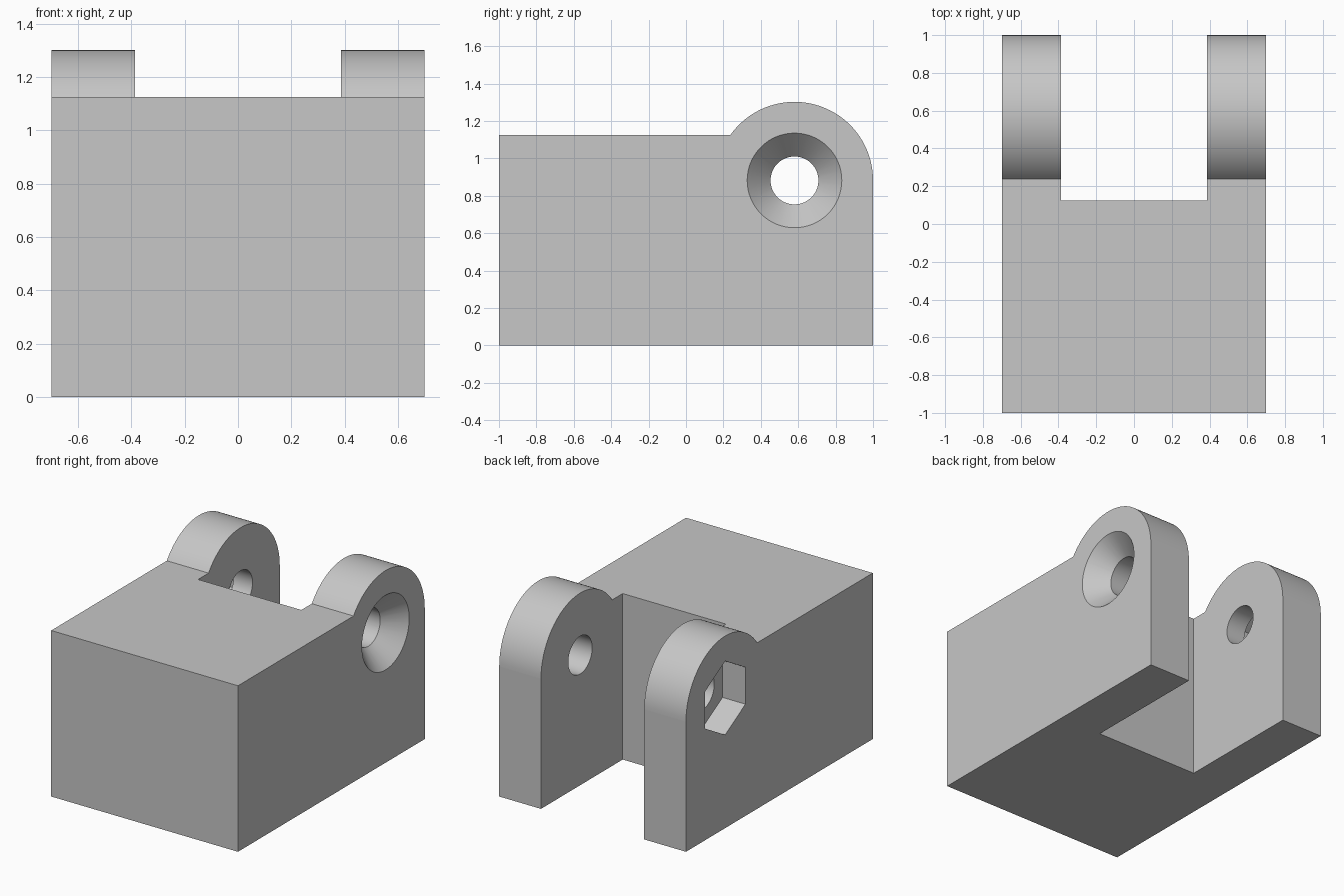
import bpy, bmesh
from math import sin, cos, pi, asin

cube = bpy.data.objects.get("Cube")
if cube:
    bpy.data.objects.remove(cube, do_unlink=True)

HALF_W, SLOT_HALF, SLOT_Y = 0.70, 0.387, 0.125
BLOCK_H = 1.125
PIN_Y, PIN_Z, EAR_R = 0.58, 0.882, 0.42
HOLE_R, SINK_R, SINK_D = 0.128, 0.253, 0.13
HEX_R, HEX_D = 0.25, 0.172


def ring(radius, count):
    """Points (y, z) around the pin axis, the first one straight up."""
    steps = [2 * pi * i / count for i in range(count)]
    return [(PIN_Y + radius * sin(a), PIN_Z + radius * cos(a)) for a in steps]


def loft(name, x0, start, x1, end):
    """Closed solid between two (y, z) outlines lying at x0 and x1."""
    bm = bmesh.new()
    a = [bm.verts.new((x0, y, z)) for y, z in start]
    b = [bm.verts.new((x1, y, z)) for y, z in end]
    bm.faces.new(a)
    bm.faces.new(b[::-1])
    for i in range(len(a)):
        j = (i + 1) % len(a)
        bm.faces.new((a[i], b[i], b[j], a[j]))
    bmesh.ops.recalc_face_normals(bm, faces=bm.faces)
    mesh = bpy.data.meshes.new(name)
    bm.to_mesh(mesh)
    bm.free()
    obj = bpy.data.objects.new(name, mesh)
    bpy.context.collection.objects.link(obj)
    return obj


def cut(target, cutter):
    """Subtract the cutter and discard it."""
    cutter.hide_render = True
    mod = target.modifiers.new(cutter.name, 'BOOLEAN')
    mod.operation = 'DIFFERENCE'
    mod.solver = 'EXACT'
    mod.object = cutter
    bpy.context.view_layer.objects.active = target
    bpy.ops.object.modifier_apply(modifier=mod.name)
    bpy.data.objects.remove(cutter, do_unlink=True)


# Side profile: block with a rounded ear at the back
first = pi - asin((BLOCK_H - PIN_Z) / EAR_R)
arc = [first * (1 - i / 48) for i in range(49)]
profile = [(1, 0), (-1, 0), (-1, BLOCK_H)]
profile += [(PIN_Y + EAR_R * cos(a), PIN_Z + EAR_R * sin(a)) for a in arc]
body = loft("hinge_block", -HALF_W, profile, HALF_W, profile)

# Slot that leaves two ears
slot = [(SLOT_Y, -1), (2, -1), (2, 2), (SLOT_Y, 2)]
cut(body, loft("slot_cutter", -SLOT_HALF, slot, SLOT_HALF, slot))

# Pin hole through both ears
hole = ring(HOLE_R, 64)
cut(body, loft("pin_hole_cutter", -1, hole, 1, hole))

# Conical countersink on the left ear, run a little past both ends
slope, extra = (SINK_R - HOLE_R) / SINK_D, 0.02
cut(body, loft("countersink_cutter",
               HALF_W - SINK_D - extra, ring(HOLE_R - slope * extra, 64),
               HALF_W + extra, ring(SINK_R + slope * extra, 64)))

# Hexagonal nut pocket on the right ear
nut = ring(HEX_R, 6)
cut(body, loft("nut_pocket_cutter", -1, nut, HEX_D - HALF_W, nut))

# Plain grey finish
grey = bpy.data.materials.new("grey")
grey.use_nodes = True
grey.diffuse_color = (0.57, 0.57, 0.57, 1)
grey.node_tree.nodes["Principled BSDF"].inputs["Base Color"].default_value = grey.diffuse_color
body.data.materials.clear()
body.data.materials.append(grey)

# Smooth round surfaces, keep the large planes flat
bpy.ops.object.select_all(action='DESELECT')
body.select_set(True)
bpy.context.view_layer.objects.active = body
bpy.ops.object.shade_smooth_by_angle(angle=pi / 6)
for face in body.data.polygons:
    face.material_index = 0
    if face.area > 0.05:
        face.use_smooth = False
